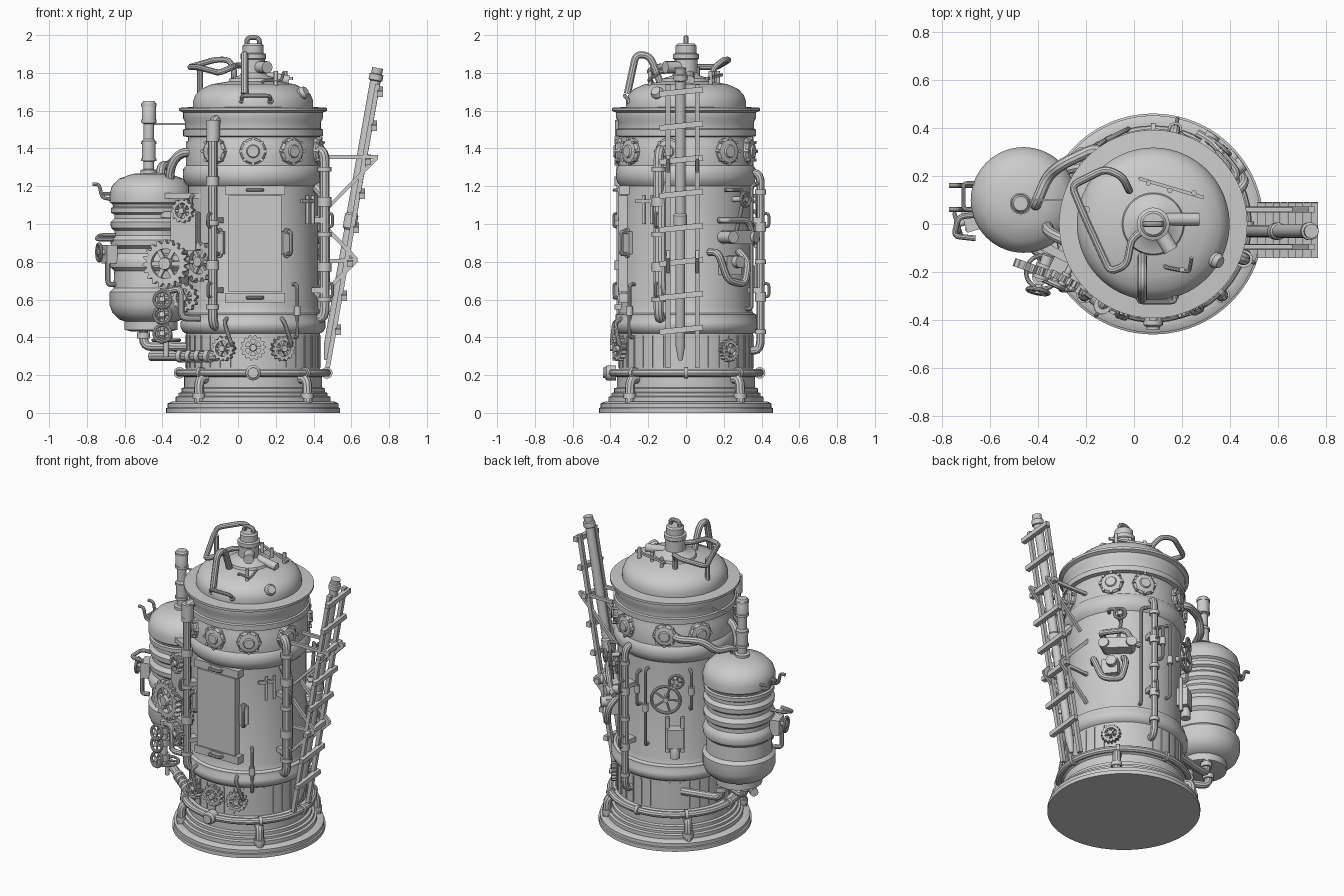
import bpy, bmesh, math
from mathutils import Vector, Matrix

CX = 0.08                                    # axis of the main boiler
TANK = (-0.46, 0.10)


def P(a, r, z):                              # polar point around the boiler
    a = math.radians(a)
    return Vector((CX + r * math.cos(a), r * math.sin(a), z))


def D(a, tilt=0):                            # outward direction
    return P(a, 1, tilt) - Vector((CX, 0, 0))


def finish(name, me):
    me.shade_smooth()
    me.set_sharp_from_angle(angle=math.radians(35))
    ob = bpy.data.objects.new(name, me)
    bpy.context.collection.objects.link(ob)
    return ob


def from_bm(name, bm, loc=(0, 0, 0), d=(0, 0, 1)):
    bmesh.ops.recalc_face_normals(bm, faces=bm.faces)
    q = Vector(d).to_track_quat('Z', 'Y').to_matrix().to_4x4()
    bm.transform(Matrix.Translation(loc) @ q)
    me = bpy.data.meshes.new(name)
    bm.to_mesh(me)
    bm.free()
    return finish(name, me)


def lathe(name, prof, loc=(0, 0, 0), d=(0, 0, 1), seg=32):
    bm = bmesh.new()
    rings = [[bm.verts.new((r * math.cos(i * math.tau / seg), r * math.sin(i * math.tau / seg), z))
              for i in range(seg)] for r, z in prof]
    for a, b in zip(rings, rings[1:]):
        for i in range(seg):
            bm.faces.new((a[i], a[(i + 1) % seg], b[(i + 1) % seg], b[i]))
    bm.faces.new(rings[0])
    bm.faces.new(rings[-1])
    return from_bm(name, bm, loc, d)


def cyl(name, p, q, r, seg=16):
    v = Vector(q) - Vector(p)
    return lathe(name, [(r, 0), (r, v.length)], p, v, seg)


def box(name, loc, size, d=(0, -1, 0)):      # size = width, height, depth along d
    bm = bmesh.new()
    bmesh.ops.create_cube(bm, size=1)
    bmesh.ops.scale(bm, vec=size, verts=bm.verts)
    return from_bm(name, bm, loc, d)


def bar(name, p, q, w, h):
    p, q = Vector(p), Vector(q)
    return box(name, (p + q) / 2, (w, h, (q - p).length), q - p)


def pipe(name, pts, r, fillet=None, closed=False):
    pts = [Vector(p) for p in pts]
    fillet = r * 2 if fillet is None else fillet
    out, n = [], len(pts)
    for i, p in enumerate(pts):              # round every inner corner
        if not closed and i in (0, n - 1):
            out.append(p)
            continue
        a, b = pts[i - 1] - p, pts[(i + 1) % n] - p
        a, b = (p + v.normalized() * min(fillet, v.length * 0.45) for v in (a, b))
        out += [a.lerp(p, t).lerp(p.lerp(b, t), t) for t in (0, .25, .5, .75, 1)]
    cu = bpy.data.curves.new(name, 'CURVE')
    cu.dimensions, cu.bevel_depth, cu.bevel_resolution, cu.use_fill_caps = '3D', r, 3, True
    sp = cu.splines.new('POLY')
    sp.points.add(len(out) - 1)
    for s, p in zip(sp.points, out):
        s.co = (*p, 1)
    sp.use_cyclic_u = closed
    tmp = bpy.data.objects.new(name, cu)
    bpy.context.collection.objects.link(tmp)
    me = bpy.data.meshes.new_from_object(tmp.evaluated_get(bpy.context.evaluated_depsgraph_get()))
    bpy.data.objects.remove(tmp)
    return finish(name, me)


def collar(p, d, r, h=0.03):                 # flange around a pipe
    lathe("pipe_flange", [(r, -h / 2), (r, h / 2)], p, d, 20)


def gear(name, loc, d, r, teeth=14, th=0.03):
    bm, n, rows = bmesh.new(), teeth * 4, []
    for z in (-th / 2, th / 2):
        o = [(r if i % 4 < 2 else r * 0.84) for i in range(n)]
        for rad in (o, [r * 0.62] * n):
            rows.append([bm.verts.new((rad[i] * math.cos(i * math.tau / n), rad[i] * math.sin(i * math.tau / n), z))
                         for i in range(n)])
    lo, li, ho, hi = rows
    for a, b in ((lo, li), (li, hi), (hi, ho), (ho, lo)):
        for i in range(n):
            bm.faces.new((a[i], a[(i + 1) % n], b[(i + 1) % n], b[i]))
    for k in range(3):                       # spokes
        m = Matrix.Rotation(k * math.pi / 3, 4, 'Z') @ Matrix.Diagonal((r * 1.35, r * 0.18, th * 0.6, 1))
        bmesh.ops.create_cube(bm, size=1, matrix=m)
    bmesh.ops.create_cone(bm, cap_ends=True, segments=20, radius1=r * .3, radius2=r * .25, depth=th * 1.8)
    from_bm(name, bm, loc, d)
    v = Vector(d).normalized()
    cyl(name + "_axle", Vector(loc) - v * 0.07, loc, r * 0.2)


def wheel(name, loc, d, r, t=0.009):         # valve hand wheel
    loc, d = Vector(loc), Vector(d).normalized()
    q = d.to_track_quat('Z', 'Y')
    rim = [loc + q @ Vector((r * math.cos(i * math.tau / 20), r * math.sin(i * math.tau / 20), 0)) for i in range(20)]
    pipe(name, rim, t, 0.004, True)
    for i in range(0, 20, 4):
        cyl(name + "_spoke", loc, rim[i], t * 0.7, 8)
    cyl(name + "_stem", loc - d * 0.09, loc + d * 0.012, t * 1.6)


def handle(a, b, out, r):                    # U-shaped grip with two feet
    a, b, out = Vector(a), Vector(b), Vector(out)
    pipe("grip_handle", [a, a + out, b + out, b], r)
    for p in (a, b):
        collar(p, out, r * 1.7, 0.012)


# boiler shell, roof flange and dome
lathe("boiler_body", [(.46, 0), (.46, .025), (.452, .028), (.452, .05), (.43, .06), (.41, .06), (.41, .085), (.395, .09),
    (.395, .105), (.38, .11), (.38, .13), (.365, .135), (.365, .19), (.38, .2), (.38, .225), (.355, .23), (.355, .42),
    (.372, .43), (.384, .455), (.384, .48), (.372, .5), (.372, .52), (.355, .53), (.345, .56), (.345, 1.2), (.363, 1.22),
    (.372, 1.25), (.37, 1.29), (.355, 1.31), (.355, 1.42), (.345, 1.44), (.345, 1.46), (.37, 1.465), (.37, 1.5), (.36, 1.505),
    (.36, 1.54), (.37, 1.56), (.37, 1.59), (.392, 1.6), (.392, 1.615), (.318, 1.62), (.318, 1.65), (.305, 1.685),
    (.275, 1.715), (.22, 1.74), (.13, 1.755), (.125, 1.77), (.075, 1.785), (.062, 1.8), (.062, 1.87), (.068, 1.875),
    (.068, 1.9), (.055, 1.905), (.055, 1.945), (.045, 1.955)], (CX, 0, 0), seg=80)
pipe("lifting_ring", [(CX - .033, 0, 1.94), (CX - .033, 0, 1.987), (CX + .033, 0, 1.987), (CX + .033, 0, 1.94)], .013)

# base ring pipe with down elbows and couplings
pipe("base_ring_pipe", [P(i * 9, .39, .212) for i in range(40)], .021, .01, True)
for a in (-134, -46, 44, 136):
    pipe("base_elbow", [P(a, .35, .18), P(a, .41, .18), P(a, .415, .05)], .026, .04)
    collar(P(a, .413, .09), (0, 0, 1), .033)
for a in range(0, 360, 45):
    t = D(a + 90)
    collar(P(a, .39, .212), t, .03, .02)
lathe("base_coupling", [(.04, 0), (.04, .05), (.028, .06), (.028, .07)], P(-90, .37, .212), D(-90), 20)
for a in range(0, 360, 10):                  # ribs on the lower skirt
    box("skirt_rib", P(a, .355, .325), (.008, .17, .01), D(a))

# flat front door with frame and grips
box("door_panel", (.09, -.315, .895), (.28, .51, .085))
for s in (-1, 1):
    box("door_frame_rail", (.09, -.32, .895 + s * .285), (.32, .05, .07))
    handle((.05, -.35, .895 + s * .285), (.13, -.35, .895 + s * .285), (0, -.03, 0), .009)
    box("grip_plate", (.09, -.352, .895 + s * .285), (.1, .04, .015))
    a = -90 + s * 30
    box("latch_plate", P(a, .35, .9), (.055, .12, .03), D(a))
    handle(P(a, .36, .84), P(a, .36, .96), D(a) * .04, .011)
for a in (-38, -30):
    cyl("door_rod", P(a, .365, 1.0), P(a, .365, 1.15), .009)
    bar("rod_arm", P(a, .37, 1.12), P(a - 8, .37, 1.12), .015, .02)

# round hatches on the upper belt
for a in (-125, -90, -55, -15, 38, 70, 115, 150):
    lathe("hatch", [(.07, -.03), (.07, .01), (.06, .022), (.035, .026), (.03, .035)], P(a, .35, 1.385), D(a), 24)
    for k in range(8):
        q = D(a).to_track_quat('Z', 'Y')
        o = q @ Vector((.066 * math.cos(k * math.tau / 8), .066 * math.sin(k * math.tau / 8), 0))
        cyl("hatch_bolt", P(a, .35, 1.385) + o, P(a, .378, 1.385) + o, .01, 6)

# large vertical pipes on the shell: angle, bottom, top
for a, z0, z1, r in ((-122, .46, 1.55, .025), (-21, .5, 1.39, .027), (77, .33, 1.27, .022)):
    pipe("vertical_pipe", [P(a, .33, z0), P(a, .405, z0), P(a, .405, z1), P(a, .33, z1)], r, .06)
    for k in range(5):
        z = z0 + .1 + (z1 - z0 - .2) * k / 4
        collar(P(a, .405, z), (0, 0, 1), r * 1.35, .05 if k % 2 else .025)
    for z in (.65, 1.02):
        box("pipe_clamp", P(a, .37, z), (.06, .03, .07), D(a))
        handle(P(a, .42, z - .035), P(a, .42, z + .035), D(a) * .03, .008)
collar(P(-122, .4, 1.5), (0, 0, 1), .036, .1)
pipe("thick_pipe", [P(-19, .36, .62), P(-19, .4, .66), P(-19, .4, 1.15), P(-19, .35, 1.2)], .03)

# gear train at the lower front and on the left flank
for a, r, z, out in ((-114, .066, .34, .385), (-90, .068, .345, .375), (-66, .066, .34, .385)):
    gear("front_gear", P(a, out, z), D(a), r)
for a in (-112, -66):
    pipe("gear_bracket", [P(a, .37, .5), P(a, .41, .48), P(a + 6, .41, .36), P(a + 6, .36, .34)], .011)
gear("large_gear", (-.38, -.2, .79), (-.35, -1, 0), .127, 20, .035)
gear("flank_gear", (-.2, -.25, .8), (-.8, -1, 0), .105, 16)
gear("flank_gear", (-.29, -.23, 1.07), (-.5, -1, 0), .065, 12)
gear("flank_gear", (-.28, -.25, .61), (-.5, -1, 0), .075, 12)
box("gear_housing", (-.26, -.16, .96), (.15, .2, .14), (-.5, -1, 0))
for z in (.63, .82, 1.05, 1.15):
    bar("gear_support", (-.4, -.08, z), (-.17, -.2, z), .035, .03)

# side tank with corrugations, cap and chimney
TX, TY = TANK
lathe("side_tank", [(.1, .43), (.14, .44), (.14, .485), (.17, .495), (.205, .53), (.22, .57), (.22, .64), (.2, .66), (.195, .75),
    (.215, .77), (.22, .8), (.212, .825), (.195, .845), (.195, .87), (.213, .885), (.215, .915), (.195, .94), (.195, .965),
    (.213, .98), (.215, 1.01), (.195, 1.03), (.195, 1.05), (.213, 1.06), (.213, 1.085), (.2, 1.09), (.205, 1.105),
    (.22, 1.115), (.22, 1.16), (.208, 1.2), (.17, 1.24), (.1, 1.265), (.02, 1.272)], (TX, TY, 0), seg=56)
lathe("tank_chimney", [(.045, 1.25), (.045, 1.285), (.028, 1.29), (.028, 1.33), (.036, 1.335), (.036, 1.44), (.028, 1.45),
    (.028, 1.53), (.037, 1.535), (.037, 1.64), (.03, 1.65)], (TX - .012, TY - .015, 0), seg=24)
for z in (1.34, 1.43, 1.545, 1.63):
    collar((TX - .012, TY - .015, z), (0, 0, 1), .041, .015)
bar("chimney_stay", (TX, TY, 1.53), (-.2, .1, 1.53), .01, .01)
pipe("tank_top_pipe", [(-.41, .08, 1.2), (-.41, .08, 1.31), (-.36, .2, 1.31), (-.3, .25, 1.38), (-.15, .32, 1.38), (-.1, .25, 1.38)], .024)
pipe("tank_side_pipe", [(-.36, 0, 1.2), (-.36, -.03, 1.3), (-.31, -.06, 1.38), (-.2, -.1, 1.38)], .024)
for x, y, x2, y2 in ((-.5, .1, -.3, .02), (-.38, .05, -.2, -.05), (-.4, .2, -.15, .26)):
    pipe("tank_drain", [(x, y, .46), (x, y, .35), (x2, y2, .35)], .024)
    collar((x, y, .41), (0, 0, 1), .034)
pipe("feed_pipe", [(-.46, -.06, .3), (-.14, -.32, .3), (-.08, -.27, .3)], .026)
for t in (.5, .65, .8, .95):
    collar(Vector((-.46, -.06, .3)).lerp((-.14, -.32, .3), t), (.32, -.26, 0), .034, .03)
handle((-.65, .06, 1.16), (-.65, .17, 1.16), (-.06, 0, .0), .009)
for y in (.06, .16):
    pipe("tank_hook", [(-.67, y, 1.13), (-.72, y, 1.14), (-.735, y, 1.21), (-.77, y, 1.21)], .01)
# valve block on the outer tank side
box("tank_valve_block", (-.68, .02, .84), (.1, .1, .06), (-1, -.3, 0))
wheel("tank_valve", (-.735, 0, .85), (-1, -.3, 0), .045)
pipe("tank_valve_pipe", [(-.65, .04, .94), (-.73, .03, .94), (-.75, -.05, .92), (-.66, -.06, .92)], .012)
pipe("tank_valve_pipe", [(-.65, .0, .68), (-.69, -.02, .68), (-.69, -.02, .8)], .014)
# valve stack in front of the tank
cyl("valve_stack", (-.39, -.22, .38), (-.39, -.22, .66), .022)
for z in (.42, .52, .6):
    wheel("stack_valve", (-.4, -.28, z), (-.2, -1, .2), .045)
    collar((-.39, -.22, z), (0, 0, 1), .035, .04)
wheel("stack_wheel", (-.38, -.2, .385), (0, 0, 1), .07)
pipe("stack_pipe", [(-.39, -.22, .64), (-.3, -.26, .66), (-.3, -.27, .5), (-.2, -.26, .5)], .017)

# leaning pole and ladder on the right


def lean(z, off=0):
    return .47 + (z - .3) * .27 / 1.53 + off


pole = Vector((lean(1.83), -.03, 1.83)) - Vector((lean(.28), -.03, .28))
lathe("leaning_pole", [(.012, 0), (.026, .08), (.026, .7), (.036, .71), (.036, .78), (.028, .79), (.028, 1.5), (.037, 1.505),
    (.037, 1.535), (.028, 1.54), (.03, 1.57)], (lean(.28), -.03, .28), pole, 20)
for y in (-.095, .06):
    bar("ladder_rail", (lean(.24, .015), y, .24), (lean(1.74, .015), y, 1.74), .025, .025)
    bar("ladder_bracket", (.42, y, 1.355), (.74, y, 1.355), .018, .02)
    bar("ladder_brace", (.735, y, 1.35), (.47, y, 1.08), .018, .018)
    bar("ladder_brace", (.41, y, 1.04), (.63, y, .81), .018, .02)
    bar("ladder_brace", (.63, y, .81), (.42, y, .6), .018, .02)
    bar("ladder_bracket", (.42, y, .8), (.63, y, .81), .018, .02)
for i in range(8):
    z = .44 + i * .18
    bar("ladder_rung", (lean(z, .035), -.14, z - .012), (lean(z, .035), .09, z + .012), .03, .03)

# machinery on the back right
box("pump_block", P(45, .39, .93), (.16, .07, .08), D(45))
box("pump_block", P(38, .38, .78), (.1, .1, .07), D(38))
for a, z in ((34, .93), (56, .93), (40, .8)):
    cyl("pump_cylinder", P(a, .34, z), P(a, .45, z), .032)
pipe("pump_pipe", [P(30, .36, 1.02), P(30, .41, 1.02), P(52, .42, 1.02), P(58, .42, .93), P(64, .42, .92)], .018)
pipe("pump_pipe", [P(20, .36, .85), P(24, .42, .85), P(32, .42, .7), P(48, .42, .68), P(52, .42, .8), P(50, .36, .86)], .02)
pipe("pump_pipe", [P(36, .36, 1.18), P(36, .4, 1.18), P(48, .4, 1.18), P(48, .4, 1.1), P(44, .38, .95)], .011)
wheel("pump_valve", P(47, .43, 1.13), D(47), .035)
gear("dark_gear", P(38, .37, .33), D(38), .06, 16)
pipe("thin_back_pipe", [P(66, .34, .55), P(66, .38, .55), P(66, .38, 1.2), P(77, .4, 1.22)], .011)

# hand wheels, gauge box and rods on the back left
wheel("large_hand_wheel", P(117, .4, .98), D(117), .088, .01)
wheel("small_hand_wheel", P(126, .4, 1.1), D(126), .042)
box("gauge_box", P(125, .375, .72), (.1, .12, .07), D(125))
for da in (-7, 7):
    cyl("gauge_leg", P(125 + da, .37, .62), P(125 + da, .37, .85), .012)
lathe("gauge_foot", [(.03, 0), (.03, .04), (.02, .07)], P(125, .385, .59), seg=16)
for a, z0, z1 in ((97, .65, 1.15), (140, .9, 1.15), (88, .9, 1.12), (-52, .4, .68), (160, .6, 1.1), (-150, .7, 1.15)):
    pipe("wall_rod", [P(a, .34, z0), P(a, .38, z0), P(a, .38, z1), P(a, .34, z1)], .01)
    collar(P(a, .38, (z0 + z1) / 2), (0, 0, 1), .018, .05)

# dome fittings
pipe("dome_pipe", [(-.02, .14, 1.74), (-.02, .14, 1.82), (-.05, .2, 1.87), (-.12, .23, 1.87), (-.26, .16, 1.83), (-.21, .04, 1.83),
    (-.1, -.2, 1.8), (-.03, -.17, 1.83), (-.01, -.06, 1.84), (.05, -.02, 1.84)], .016)
pipe("dome_pipe", [(-.2, .06, 1.69), (-.2, .06, 1.83)], .016)
pipe("dome_handle", [(.035, -.31, 1.69), (.035, -.265, 1.9), (.035, -.19, 1.89), (.035, -.13, 1.73)], .02)
cyl("dome_nozzle", (.1, -.02, 1.83), (.155, -.11, 1.83), .032)
cyl("dome_nozzle", (.1, .02, 1.79), (.27, .02, 1.76), .026)
for x, y in ((.06, .17), (.15, .14), (.25, .13), (.2, -.19)):
    cyl("dome_post", (x, y, 1.7), (x, y, 1.81), .011)
bar("dome_rod", (.02, .19, 1.79), (.29, .11, 1.77), .014, .014)
pipe("dome_thin_pipe", [(.13, -.17, 1.72), (.13, -.18, 1.76), (.23, -.2, 1.76), (.24, -.14, 1.8)], .008)
handle((.02, -.3, 1.65), (.17, -.3, 1.65), (0, -.025, .03), .01)
lathe("dome_plug", [(.03, 0), (.035, .03), (.025, .05)], P(-30, .28, 1.68), D(-30, .6), 16)
